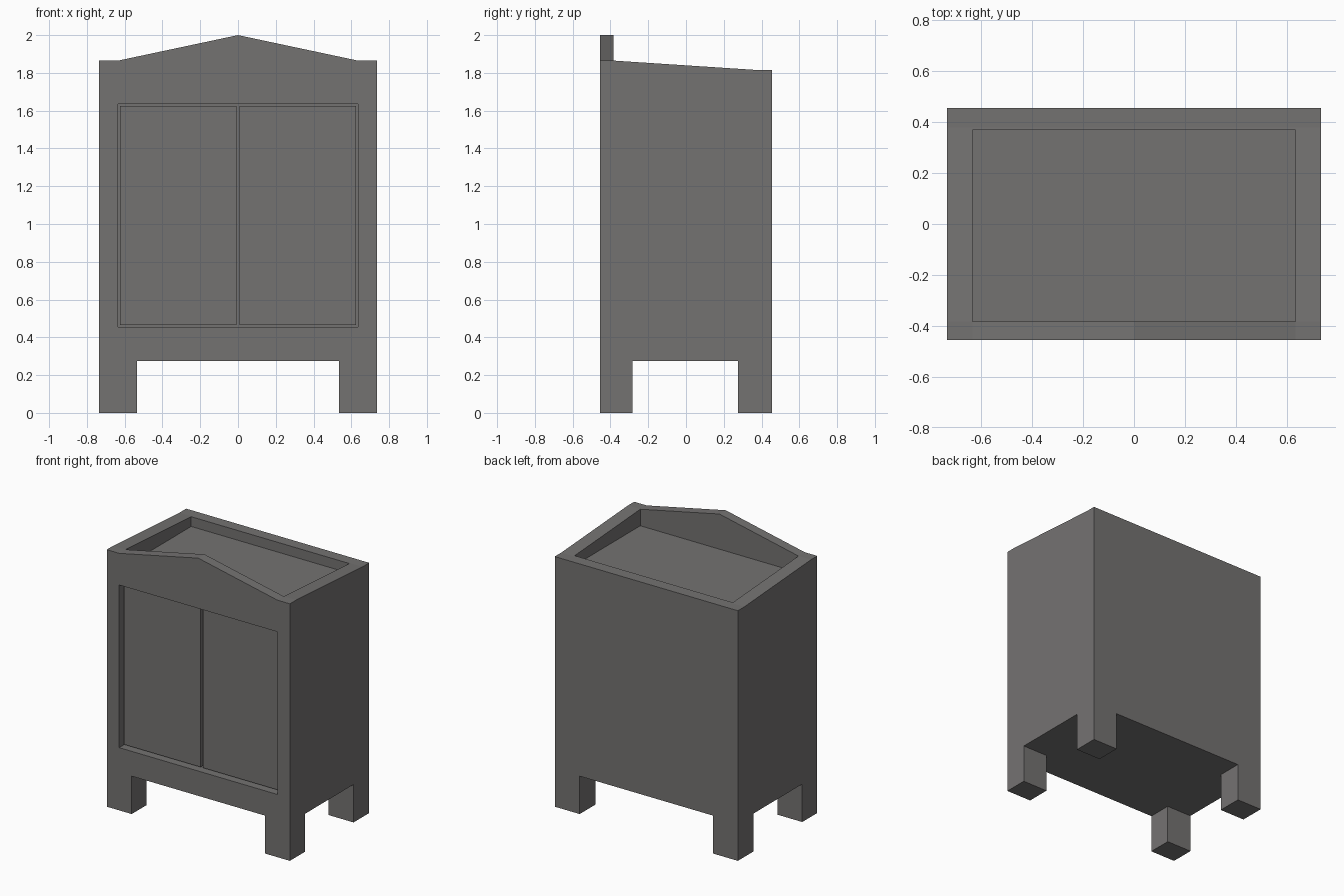
import bpy, bmesh
from mathutils import Vector

if "Cube" in bpy.data.objects:
    bpy.data.objects.remove(bpy.data.objects["Cube"])

grey = bpy.data.materials.new("dark warm grey")
grey.diffuse_color = (0.175, 0.170, 0.167, 1)
grey.use_nodes = True
grey.node_tree.nodes["Principled BSDF"].inputs["Base Color"].default_value = grey.diffuse_color


def prism(name, points, axis, lo, hi):
    """Extrude a profile along x (points are y,z) or along y (points are x,z)."""
    bm = bmesh.new()
    if axis == "x":
        verts = [bm.verts.new((lo, a, b)) for a, b in points]
        step = Vector((hi - lo, 0, 0))
    else:
        verts = [bm.verts.new((a, lo, b)) for a, b in points]
        step = Vector((0, hi - lo, 0))
    face = bm.faces.new(verts)
    ext = bmesh.ops.extrude_face_region(bm, geom=[face])
    moved = [g for g in ext["geom"] if isinstance(g, bmesh.types.BMVert)]
    bmesh.ops.translate(bm, verts=moved, vec=step)
    bmesh.ops.recalc_face_normals(bm, faces=bm.faces)
    mesh = bpy.data.meshes.new(name)
    bm.to_mesh(mesh)
    bm.free()
    mesh.materials.append(grey)
    ob = bpy.data.objects.new(name, mesh)
    bpy.context.collection.objects.link(ob)
    return ob


def box(name, x0, x1, y0, y1, z0, z1):
    return prism(name, [(x0, z0), (x1, z0), (x1, z1), (x0, z1)], "y", y0, y1)


# Cabinet body from its side profile, with a tall front board
body = prism("cabinet_body",
             [(-0.455, 0), (0.455, 0), (0.455, 1.815), (0.38, 1.815),
              (-0.383, 1.865), (-0.383, 2.1), (-0.455, 2.1)],
             "x", -0.735, 0.735)

cutters = [
    # pointed gable of the front board
    prism("gable_cutter",
          [(-0.9, 1.865), (-0.635, 1.865), (0, 2.0), (0.635, 1.865),
           (0.9, 1.865), (0.9, 2.3), (-0.9, 2.3)], "y", -0.6, 0.6),
    # tray sunk into the top
    box("tray_cutter", -0.635, 0.635, -0.383, 0.37, 1.745, 2.3),
    # door opening
    box("door_opening_cutter", -0.635, 0.635, -0.6, -0.37, 0.455, 1.635),
    # spaces between the four legs
    box("leg_gap_cutter_front", -0.535, 0.535, -0.6, 0.6, -0.2, 0.275),
    box("leg_gap_cutter_side", -0.9, 0.9, -0.283, 0.275, -0.2, 0.275),
]

bpy.context.view_layer.objects.active = body
for cutter in cutters:
    cutter.hide_render = True
    mod = body.modifiers.new("cut", "BOOLEAN")
    mod.operation = "DIFFERENCE"
    mod.solver = "EXACT"
    mod.object = cutter
    bpy.ops.object.modifier_apply(modifier=mod.name)
    bpy.data.objects.remove(cutter)

# Pair of doors, set back in the opening with a narrow gap all round
for side, x0, x1 in (("left", -0.624, -0.009), ("right", 0.009, 0.624)):
    box(side + "_door", x0, x1, -0.415, -0.37, 0.466, 1.624)
